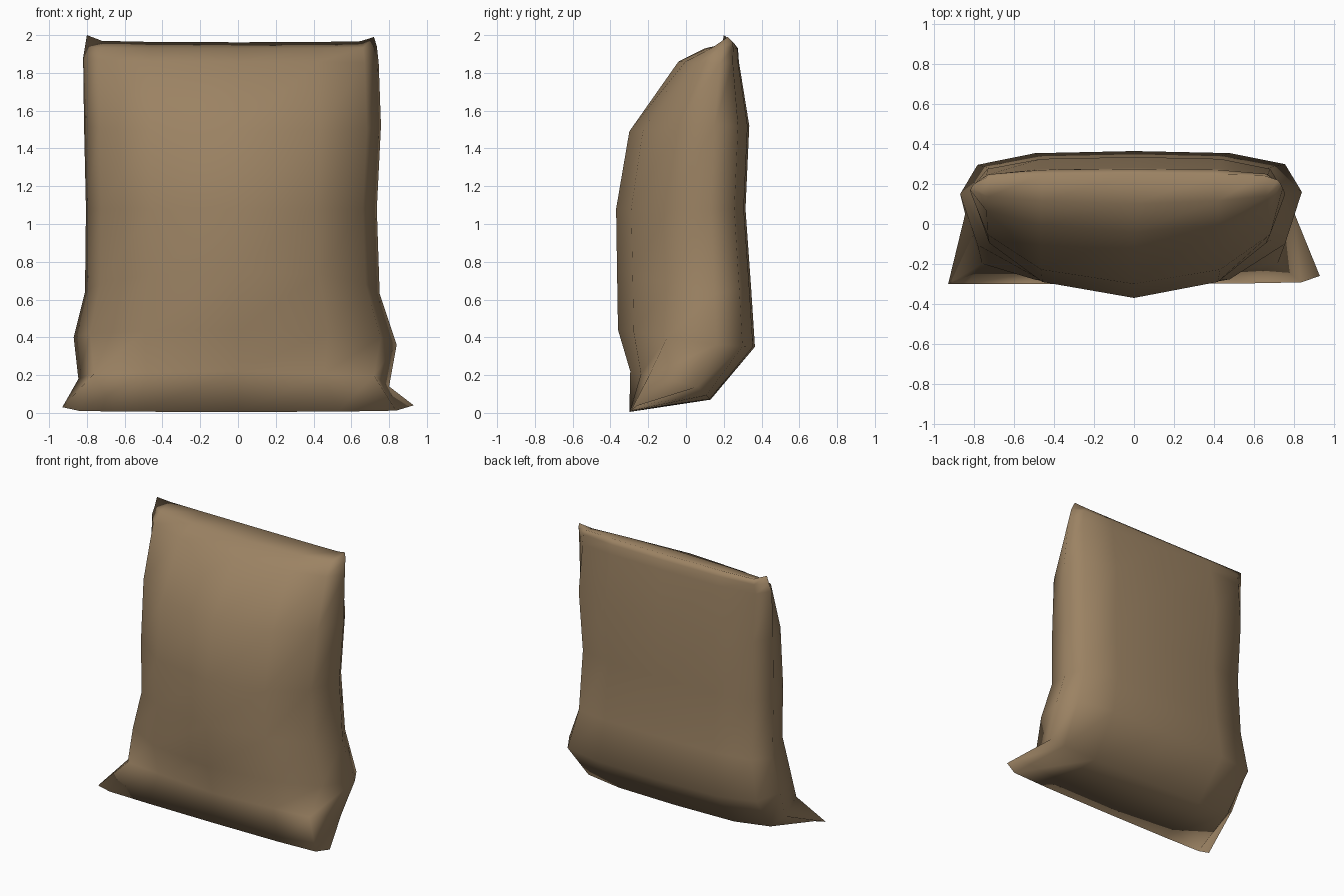
import bpy, bmesh

if "Cube" in bpy.data.objects:
    bpy.data.objects.remove(bpy.data.objects["Cube"])

mat = bpy.data.materials.new("brown burlap")
mat.diffuse_color = (0.33, 0.225, 0.125, 1)
mat.use_nodes = True
mat.node_tree.nodes["Principled BSDF"].inputs["Base Color"].default_value = mat.diffuse_color

# Stations from the bottom seam to the top seam:
# front (y, z), back (y, z), left seam (x, y, z), right seam (x, y, z), fullness of the front edges
stations = [
    ((-.30, .005), (-.30, .005), (-.93, -.30, .03), (.93, -.26, .04), .80),
    ((-.295, .22), (.13, .07), (-.845, .05, .18), (.80, .06, .14), .72),
    ((-.36, .44), (.365, .35), (-.87, .15, .40), (.84, .16, .36), .50),
    ((-.365, .75), (.345, .66), (-.81, .15, .64), (.75, .15, .63), .45),
    ((-.37, 1.08), (.315, 1.08), (-.805, .13, 1.08), (.735, .13, 1.08), .45),
    ((-.30, 1.49), (.335, 1.52), (-.815, .15, 1.52), (.757, .15, 1.52), .45),
    ((-.04, 1.86), (.28, 1.86), (-.82, .17, 1.88), (.745, .18, 1.85), .50),
    ((.10, 1.93), (.275, 1.93), (-.81, .19, 1.94), (.735, .20, 1.94), .60),
    ((.25, 1.962), (.25, 1.962), (-.80, .20, 2.0), (.72, .22, 1.99), .80),
]


def panel_point(centre, seam, fx, w):
    """Point between a side seam and the middle of a panel."""
    return (seam[0] * fx, seam[1] + (centre[0] - seam[1]) * w,
            seam[2] + (centre[1] - seam[2]) * w)


def ring(front, back, left, right, edge):
    seamed = front == back
    fw = (edge, .95 if seamed else .84)
    bw = fw if seamed else (.68, .95)
    half = lambda c, s, w: [panel_point(c, s, .9, w[0]), panel_point(c, s, .57, w[1])]
    mid = lambda c: [(0, c[0], c[1])]
    return ([left] + half(front, left, fw) + mid(front) + half(front, right, fw)[::-1]
            + [right] + half(back, right, bw) + mid(back) + half(back, left, bw)[::-1])


# Sack: loft the rings and stitch front to back along both seams
bm = bmesh.new()
rows = [[bm.verts.new(p) for p in ring(*s)] for s in stations]
n = len(rows[0])
for a, b in zip(rows, rows[1:]):
    for i in range(n):
        j = (i + 1) % n
        bm.faces.new((a[i], a[j], b[j], b[i]))
bmesh.ops.remove_doubles(bm, verts=bm.verts, dist=.0005)
bmesh.ops.recalc_face_normals(bm, faces=bm.faces)
mesh = bpy.data.meshes.new("sack")
bm.to_mesh(mesh)
bm.free()
mesh.materials.append(mat)
for p in mesh.polygons:
    p.use_smooth = True
sack = bpy.data.objects.new("sack", mesh)
bpy.context.collection.objects.link(sack)
